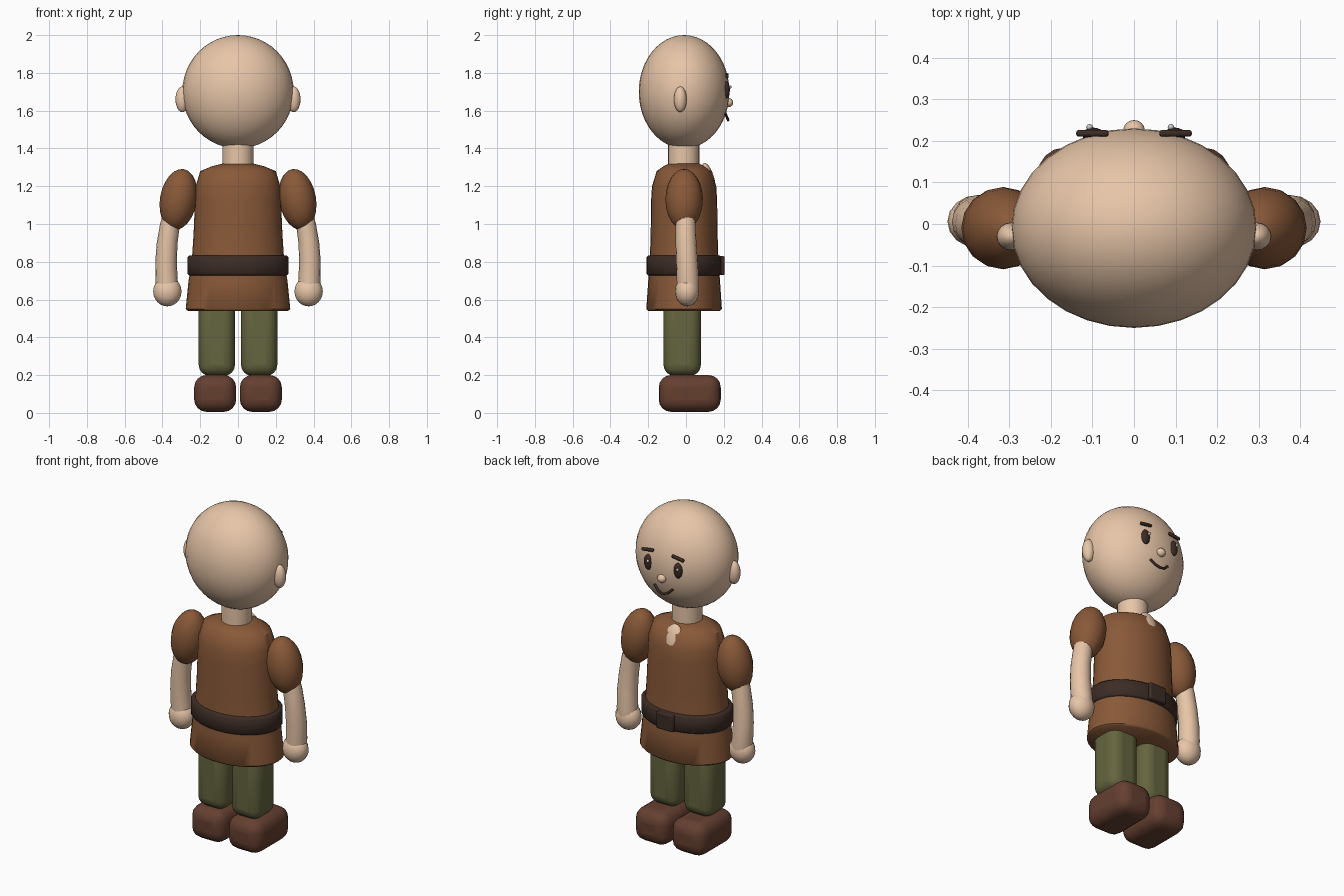
import bpy, math

if "Cube" in bpy.data.objects:
    bpy.data.objects.remove(bpy.data.objects["Cube"])


def mat(name, rgb):
    m = bpy.data.materials.new(name)
    m.diffuse_color = (*rgb, 1)
    m.use_nodes = True
    m.node_tree.nodes["Principled BSDF"].inputs["Base Color"].default_value = m.diffuse_color
    return m


SKIN = mat("skin", (0.80, 0.56, 0.39))
TUNIC = mat("tunic_brown", (0.25, 0.10, 0.04))
DARK = mat("dark_leather", (0.045, 0.025, 0.018))
GREEN = mat("trouser_green", (0.13, 0.13, 0.05))
SHOE = mat("shoe_brown", (0.13, 0.05, 0.03))
WHITE = mat("white", (0.9, 0.9, 0.9))


def finish(o, name, m, angle=50):
    o.name = name
    o.data.materials.append(m)
    bpy.ops.object.select_all(action='DESELECT')
    o.select_set(True)
    bpy.context.view_layer.objects.active = o
    if o.type == 'MESH':
        bpy.ops.object.shade_smooth_by_angle(angle=math.radians(angle))
    return o


def ball(name, loc, radii, m, rot=(0, 0, 0), seg=16, rings=12):
    bpy.ops.mesh.primitive_uv_sphere_add(segments=seg, ring_count=rings, radius=1, location=loc, rotation=rot)
    o = bpy.context.object
    o.scale = radii
    return finish(o, name, m)


def box(name, loc, size, m, bevel, rot=(0, 0, 0), seg=4):
    bpy.ops.mesh.primitive_cube_add(size=1, location=loc, rotation=rot)
    o = bpy.context.object
    o.scale = size
    bpy.ops.object.transform_apply(location=False, rotation=False, scale=True)
    b = o.modifiers.new("bevel", 'BEVEL')
    b.width, b.segments = bevel, seg
    return finish(o, name, m)


def loft(name, rings, m, n=32):
    """Stack of elliptical rings (cx, cy, z, rx, ry), closed at both ends."""
    verts, faces = [], []
    for cx, cy, z, rx, ry in rings:
        for i in range(n):
            a = 2 * math.pi * i / n
            verts.append((cx + rx * math.cos(a), cy + ry * math.sin(a), z))
    for k in range(len(rings) - 1):
        for i in range(n):
            j = (i + 1) % n
            faces.append((k * n + i, k * n + j, (k + 1) * n + j, (k + 1) * n + i))
    faces.append(tuple(reversed(range(n))))
    faces.append(tuple(range((len(rings) - 1) * n, len(rings) * n)))
    me = bpy.data.meshes.new(name)
    me.from_pydata(verts, [], faces)
    o = bpy.data.objects.new(name, me)
    bpy.context.collection.objects.link(o)
    return finish(o, name, m)


# Head, neck and nose (the face looks along +y)
ball("head", (0, -0.01, 1.70), (0.295, 0.24, 0.30), SKIN, seg=32, rings=24)
loft("neck", [(0, -0.012, 1.27, 0.083, 0.083), (0, -0.012, 1.45, 0.083, 0.083)], SKIN, 24)
ball("nose", (0, 0.226, 1.643), (0.026, 0.024, 0.024), SKIN)

# Tunic with flared skirt, open neckline patch
tunic = [(0.265, 0.19, 0.54), (0.277, 0.2, 0.55), (0.262, 0.19, 0.70), (0.245, 0.182, 0.80),
         (0.235, 0.177, 0.95), (0.228, 0.175, 1.12), (0.224, 0.170, 1.20),
         (0.200, 0.145, 1.28), (0.140, 0.110, 1.305), (0.080, 0.080, 1.32)]
loft("tunic", [(0, -0.01, z, rx, ry) for rx, ry, z in tunic], TUNIC)
ball("neckline", (0, 0.12, 1.245), (0.055, 0.028, 0.082), SKIN, rot=(math.radians(17), 0, 0))

# Belt and buckle
belt = [(0.258, 0.190, 0.728), (0.268, 0.2, 0.738), (0.268, 0.2, 0.822), (0.258, 0.190, 0.832)]
loft("belt", [(0, -0.01, z, rx, ry) for rx, ry, z in belt], DARK)
box("buckle", (0, 0.185, 0.78), (0.11, 0.04, 0.10), DARK, 0.008, seg=2)

# Mirrored parts
for s, side in ((-1, "left"), (1, "right")):
    ball("ear_" + side, (s * 0.295, -0.03, 1.66), (0.036, 0.034, 0.068), SKIN)
    ball("sleeve_" + side, (s * 0.315, -0.01, 1.13), (0.098, 0.099, 0.163), TUNIC,
         rot=(0, -s * math.radians(10), 0))
    arm = [(0.335, -0.005, 1.10, 0.05), (0.36, -0.002, 1.0, 0.053), (0.375, 0.0, 0.90, 0.055),
           (0.381, 0.005, 0.80, 0.057), (0.378, 0.01, 0.70, 0.059), (0.374, 0.01, 0.65, 0.058)]
    loft("arm_" + side, [(s * x, y, z, r, r) for x, y, z, r in reversed(arm)], SKIN, 16)
    ball("hand_" + side, (s * 0.374, 0.006, 0.643), (0.075, 0.064, 0.079), SKIN)
    box("leg_" + side, (s * 0.112, -0.02, 0.40), (0.192, 0.198, 0.41), GREEN, 0.06)
    box("shoe_" + side, (s * 0.121, 0.02, 0.103), (0.222, 0.328, 0.195), SHOE, 0.065)
    # Face details
    ball("eye_" + side, (s * 0.098, 0.214, 1.71), (0.026, 0.018, 0.045), DARK)
    ball("eye_glint_" + side, (s * 0.098 - 0.009, 0.233, 1.725), (0.008, 0.008, 0.009), WHITE, seg=8, rings=6)
    box("brow_" + side, (s * 0.1, 0.218, 1.785), (0.078, 0.016, 0.018), DARK, 0.006,
        rot=(0, s * math.radians(8), 0), seg=2)

# Smiling mouth as a round tube
pts = [(-0.06, 0.208, 1.587), (-0.032, 0.219, 1.560), (0, 0.223, 1.550), (0.032, 0.219, 1.560), (0.06, 0.208, 1.587)]
cu = bpy.data.curves.new("mouth", 'CURVE')
cu.dimensions = '3D'
cu.bevel_depth, cu.bevel_resolution, cu.use_fill_caps = 0.007, 2, True
sp = cu.splines.new('POLY')
sp.points.add(len(pts) - 1)
for p, c in zip(sp.points, pts):
    p.co = (*c, 1)
mouth = bpy.data.objects.new("mouth", cu)
bpy.context.collection.objects.link(mouth)
finish(mouth, "mouth", DARK)
